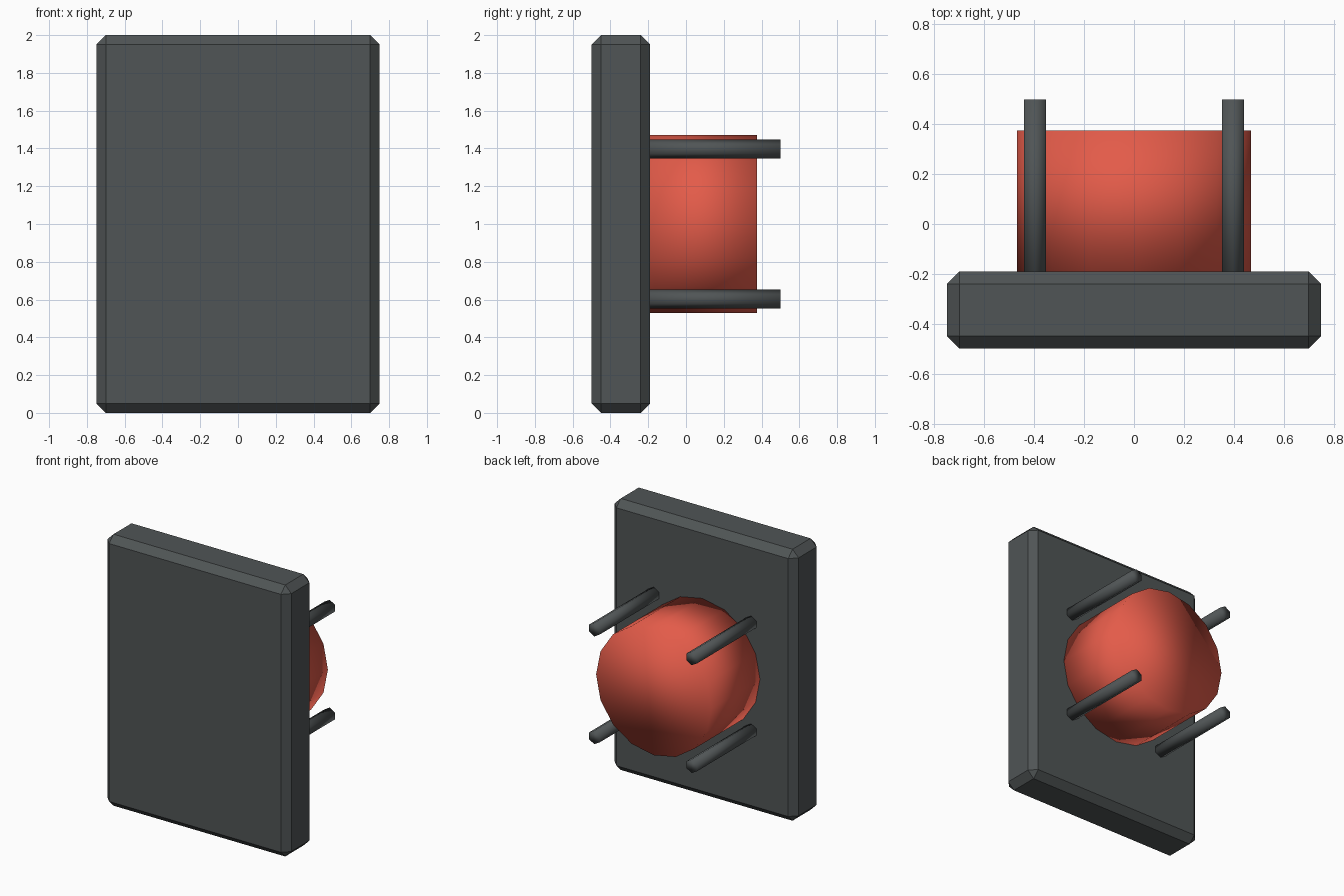
import bpy
import math

cube = bpy.data.objects.get("Cube")
if cube:
    bpy.data.objects.remove(cube, do_unlink=True)


def make_material(name, color):
    mat = bpy.data.materials.new(name)
    mat.use_nodes = True
    mat.diffuse_color = (*color, 1)
    mat.node_tree.nodes["Principled BSDF"].inputs["Base Color"].default_value = (*color, 1)
    return mat


slate = make_material("slate grey", (0.08, 0.09, 0.092))
red = make_material("coral red", (0.77, 0.105, 0.067))


def rod(name, sides, radius, x, z, start, end, mat):
    """Smooth-shaded cylinder along y with a corner pointing straight up."""
    bpy.ops.mesh.primitive_cylinder_add(
        vertices=sides, radius=radius, depth=end - start,
        location=(x, (start + end) / 2, z), rotation=(math.pi / 2, 0, 0))
    obj = bpy.context.object
    obj.name = name
    obj.data.materials.append(mat)
    bpy.ops.object.shade_smooth()
    return obj


# Chamfered front plate
bpy.ops.mesh.primitive_cube_add(size=1, location=(0, -0.345, 1))
plate = bpy.context.object
plate.name = "front_plate"
plate.scale = (1.5, 0.31, 2)
bpy.ops.object.transform_apply(location=False, rotation=False, scale=True)
plate.data.materials.append(slate)
chamfer = plate.modifiers.new("Chamfer", "BEVEL")
chamfer.width = 0.05
chamfer.segments = 1

# Round drum behind the plate
rod("drum", 16, 0.47, 0, 1, -0.2, 0.375, red)

# Four hexagonal pins around the drum
for side, sx in (("left", 1), ("right", -1)):
    for level, sz in (("upper", 1), ("lower", -1)):
        rod(f"{level}_{side}_pin", 6, 0.05, sx * 0.397, 1 + sz * 0.397, -0.25, 0.5, slate)
